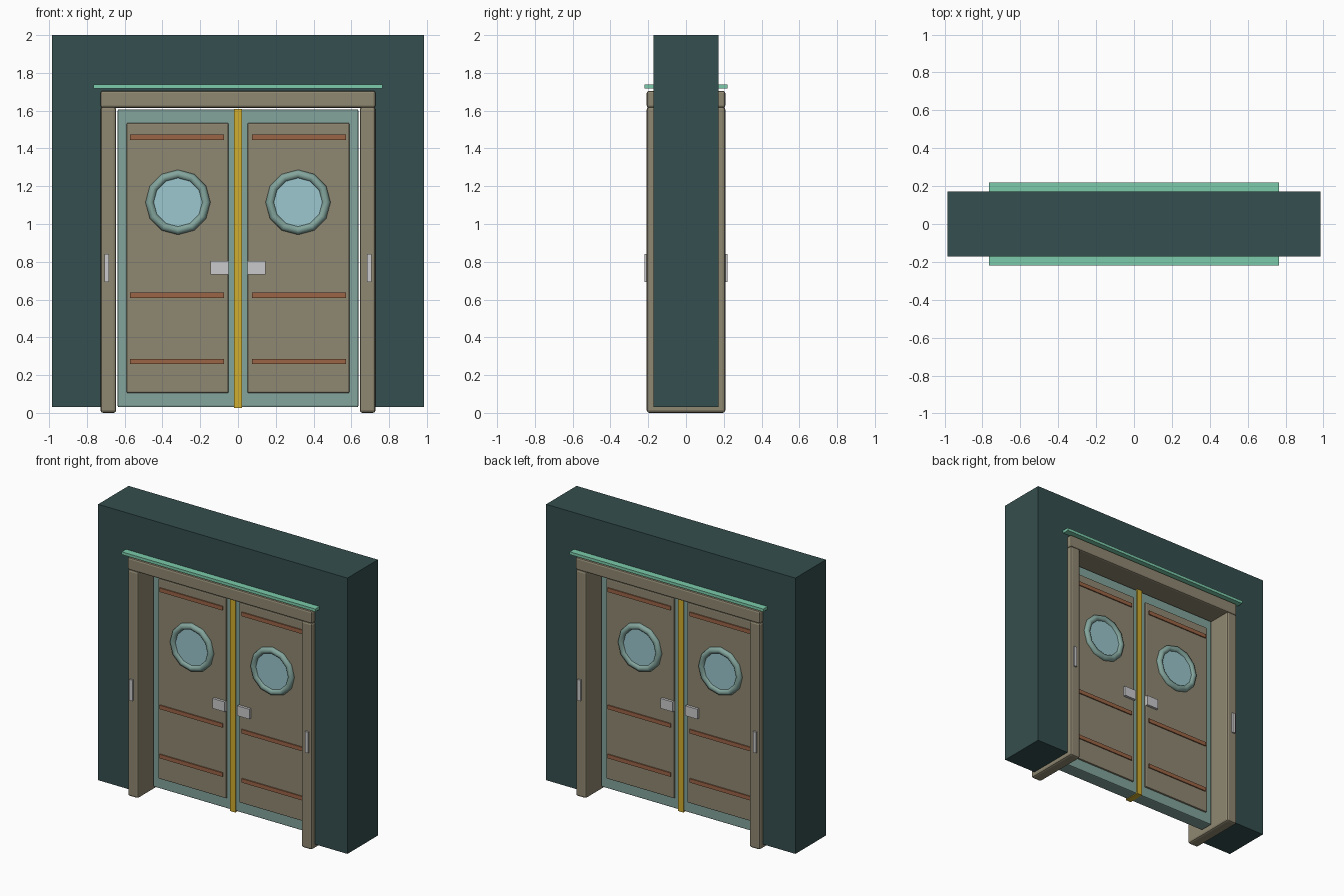
import bpy, bmesh, math
from mathutils import Matrix

cube = bpy.data.objects.get("Cube")
if cube:
    bpy.data.objects.remove(cube, do_unlink=True)


def linear(c):
    c /= 255
    return c / 12.92 if c <= 0.04045 else ((c + 0.055) / 1.055) ** 2.4


def material(name, r, g, b):
    m = bpy.data.materials.new(name)
    m.use_nodes = True
    col = (linear(r), linear(g), linear(b), 1)
    m.diffuse_color = col
    m.node_tree.nodes["Principled BSDF"].inputs["Base Color"].default_value = col
    return m


wall_green = material("dark green wall", 53, 78, 78)
beige = material("beige", 143, 135, 113)
teal = material("pale teal", 131, 164, 156)
yellow = material("yellow", 208, 174, 46)
brown = material("red brown", 155, 101, 70)
metal = material("light grey", 202, 202, 204)
mint = material("mint", 124, 203, 171)
glass_blue = material("glass blue", 155, 199, 205)


def finish(name, bm, mat):
    me = bpy.data.meshes.new(name)
    bm.to_mesh(me)
    bm.free()
    ob = bpy.data.objects.new(name, me)
    bpy.context.collection.objects.link(ob)
    me.materials.append(mat)
    return ob


def box(name, mat, x, y, z, bevel=0):
    """Box from (low, high) ranges, with optional bevelled edges."""
    bm = bmesh.new()
    bmesh.ops.create_cube(bm, size=1)
    for v in bm.verts:
        for i, (lo, hi) in enumerate((x, y, z)):
            v.co[i] = lo if v.co[i] < 0 else hi
    if bevel:
        bmesh.ops.bevel(bm, geom=bm.edges[:], offset=bevel, segments=2,
                        profile=0.5, affect='EDGES')
    return finish(name, bm, mat)


def span(s, a, b):
    """Range on the chosen side of an axis."""
    return tuple(sorted((s * a, s * b)))


def ring(name, mat, x, y, z, radius, tube, sides=12, around=8):
    """Porthole rim: a circle section spun about the y direction."""
    bm = bmesh.new()
    loops = []
    for i in range(sides):
        a = 2 * math.pi * i / sides
        loop = []
        for j in range(around):
            b = 2 * math.pi * j / around
            r = radius + tube * math.cos(b)
            loop.append(bm.verts.new((x + r * math.cos(a), y + tube * math.sin(b),
                                      z + r * math.sin(a))))
        loops.append(loop)
    for i in range(sides):
        p, q = loops[i], loops[(i + 1) % sides]
        for j in range(around):
            k = (j + 1) % around
            bm.faces.new((p[j], p[k], q[k], q[j])).smooth = True
    bmesh.ops.recalc_face_normals(bm, faces=bm.faces)
    return finish(name, bm, mat)


def disc(name, mat, x, z, radius, depth, sides=12):
    bm = bmesh.new()
    bmesh.ops.create_cone(bm, cap_ends=True, segments=sides, radius1=radius,
                          radius2=radius, depth=depth,
                          matrix=Matrix.Translation((x, 0, z))
                          @ Matrix.Rotation(math.pi / 2, 4, 'X'))
    return finish(name, bm, mat)


# Wall with a doorway: an arch-shaped outline pushed back
outline = [(0.985, 0.03), (0.985, 2), (-0.985, 2), (-0.985, 0.03),
           (-0.69, 0.03), (-0.69, 1.66), (0.69, 1.66), (0.69, 0.03)]
bm = bmesh.new()
face = bm.faces.new([bm.verts.new((x, -0.172, z)) for x, z in outline])
push = bmesh.ops.extrude_face_region(bm, geom=[face])
bmesh.ops.translate(bm, vec=(0, 0.344, 0),
                    verts=[g for g in push["geom"] if isinstance(g, bmesh.types.BMVert)])
bmesh.ops.recalc_face_normals(bm, faces=bm.faces)
finish("wall", bm, wall_green)

# Frame head and the ledge above it
box("frame_head", beige, (-0.728, 0.728), (-0.208, 0.208), (1.615, 1.705), 0.012)
box("ledge", mint, (-0.765, 0.765), (-0.22, 0.22), (1.718, 1.738))

for side, label in ((1, "left"), (-1, "right")):
    # Frame post, door leaf and meeting strip
    box(f"{label}_frame_post", beige, span(side, 0.645, 0.728), (-0.208, 0.208),
        (0, 1.62), 0.014)
    box(f"{label}_door_leaf", teal, span(side, 0.002, 0.637), (-0.05, 0.05),
        (0.03, 1.607), 0.008)
    box(f"{label}_meeting_strip", yellow, span(side, 0, 0.021), (-0.06, 0.06),
        (0.025, 1.61))
    # Raised panel and glass run through the leaf to both faces
    box(f"{label}_door_panel", beige, span(side, 0.05, 0.59), (-0.062, 0.062),
        (0.105, 1.535), 0.007)
    disc(f"{label}_porthole_glass", glass_blue, side * 0.318, 1.115, 0.138, 0.136)

    for n, z in enumerate((0.272, 0.623, 1.46)):
        box(f"{label}_rail_{n + 1}", brown, span(side, 0.075, 0.572),
            (-0.07, 0.07), (z - 0.014, z + 0.014))

    # Fittings repeated on both faces
    for f, face_name in ((-1, "front"), (1, "back")):
        ring(f"{label}_{face_name}_porthole_rim", teal, side * 0.318, f * 0.062,
             1.115, 0.149, 0.023)
        box(f"{label}_{face_name}_handle", metal, span(side, 0.05, 0.145),
            span(f, 0.06, 0.08), (0.732, 0.803))
        box(f"{label}_{face_name}_post_plate", metal, span(side, 0.682, 0.706),
            span(f, 0.2, 0.219), (0.692, 0.842))
